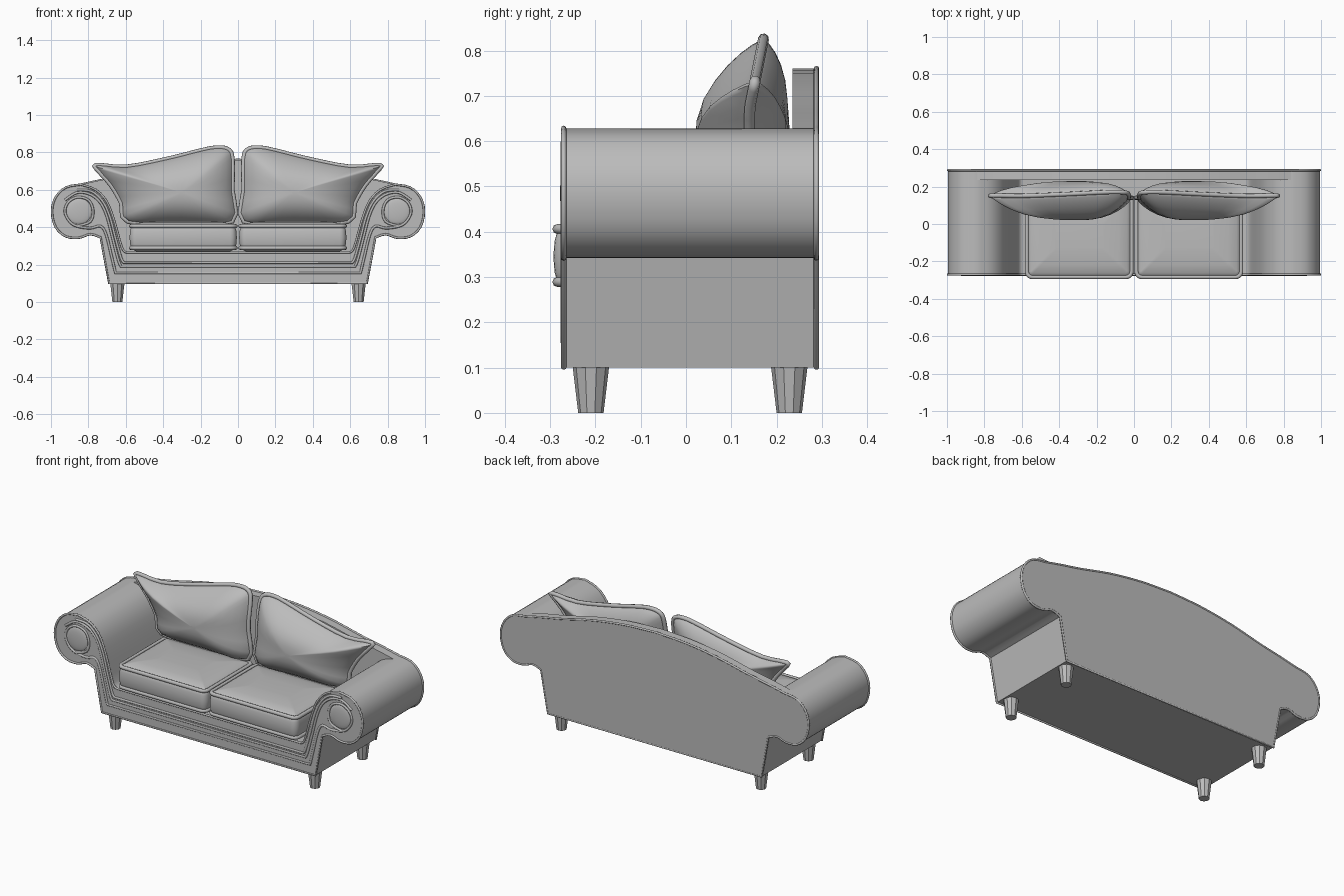
import bpy, bmesh, math
from mathutils import Vector

if "Cube" in bpy.data.objects:
    bpy.data.objects.remove(bpy.data.objects["Cube"], do_unlink=True)

fabric = bpy.data.materials.new("grey upholstery")
fabric.use_nodes = True
fabric.diffuse_color = (0.5, 0.5, 0.5, 1)
fabric.node_tree.nodes["Principled BSDF"].inputs["Base Color"].default_value = (0.5, 0.5, 0.5, 1)


def finish(name, bm, angle=35):
    bmesh.ops.recalc_face_normals(bm, faces=bm.faces)
    mesh = bpy.data.meshes.new(name)
    bm.to_mesh(mesh)
    bm.free()
    obj = bpy.data.objects.new(name, mesh)
    bpy.context.collection.objects.link(obj)
    mesh.materials.append(fabric)
    bpy.ops.object.select_all(action="DESELECT")
    obj.select_set(True)
    bpy.context.view_layer.objects.active = obj
    bpy.ops.object.shade_smooth_by_angle(angle=math.radians(angle))
    return obj


def smooth(points, steps=4, closed=False):
    """Catmull-Rom curve through the points."""
    pts = [Vector(p) for p in points]
    n = len(pts)
    out = []
    for i in range(n if closed else n - 1):
        if closed:
            a, b, c, d = (pts[(i + k) % n] for k in (-1, 0, 1, 2))
        else:
            a, b, c, d = (pts[min(max(i + k, 0), n - 1)] for k in (-1, 0, 1, 2))
        for s in range(steps):
            t = s / steps
            out.append((2 * b + (c - a) * t + (2 * a - 5 * b + 4 * c - d) * t * t
                        + (3 * b - a - 3 * c + d) * t ** 3) / 2)
    return out if closed else out + [pts[-1]]


def mirrored(half):
    """Complete a right-to-left half outline that ends near x = 0."""
    return [Vector(p) for p in half] + [Vector((-p[0], p[1])) for p in reversed(half)]


def slab(name, outline, y0, y1):
    """Extrude an x-z outline along y."""
    bm = bmesh.new()
    face = bm.faces.new([bm.verts.new((x, y0, z)) for x, z in outline])
    ext = bmesh.ops.extrude_face_region(bm, geom=[face])
    moved = [v for v in ext["geom"] if isinstance(v, bmesh.types.BMVert)]
    bmesh.ops.translate(bm, vec=(0, y1 - y0, 0), verts=moved)
    return finish(name, bm)


def piping(name, points, radius, closed=True):
    """Round cord along 3D points."""
    curve = bpy.data.curves.new(name, "CURVE")
    curve.dimensions = "3D"
    curve.bevel_depth = radius
    curve.bevel_resolution = 2
    curve.use_fill_caps = True
    line = curve.splines.new("POLY")
    line.points.add(len(points) - 1)
    for p, co in zip(line.points, points):
        p.co = (*co, 1)
    line.use_cyclic_u = closed
    obj = bpy.data.objects.new(name, curve)
    bpy.context.collection.objects.link(obj)
    curve.materials.append(fabric)
    return obj


# Rolled arms and seat base share one profile
roll = smooth([(0.735, 0.345), (0.79, 0.362), (0.85, 0.343), (0.92, 0.35), (0.975, 0.4),
               (0.995, 0.485), (0.975, 0.56), (0.92, 0.613), (0.84, 0.628)], 3)
inner = smooth([(0.84, 0.628), (0.76, 0.6), (0.7, 0.535), (0.66, 0.43), (0.62, 0.29),
                (0.595, 0.265)], 3)
body = mirrored([Vector((0.69, 0.1))] + roll + inner[1:])
slab("arms_and_base", body, -0.27, 0.285)

# Arched back
arch = smooth([(0.84, 0.628), (0.74, 0.65), (0.6, 0.677), (0.4, 0.722), (0.2, 0.75), (0.01, 0.76)], 4)
back = mirrored([Vector((0.69, 0.1))] + roll + arch[1:])
slab("back_rest", back, 0.235, 0.291)

# Edge cords round the front and rear faces
for name, shape, y in (("front_edge_cord", body, -0.27), ("rear_edge_cord", back, 0.288)):
    piping(name, [(x, y, z) for x, z in shape], 0.006)

# Raised bands that sweep from the base rail up into the scrolls
bands = {
    "inner_band": [(0.86, 0.405), (0.79, 0.43), (0.775, 0.49), (0.8, 0.545), (0.86, 0.56), (0.91, 0.53),
                   (0.925, 0.48), (0.9, 0.43), (0.86, 0.405), (0.79, 0.395), (0.735, 0.405),
                   (0.705, 0.36), (0.675, 0.24), (0.655, 0.155)],
    "middle_band": [(0.925, 0.545), (0.86, 0.585), (0.79, 0.575), (0.735, 0.53), (0.7, 0.455),
                    (0.67, 0.34), (0.64, 0.225), (0.625, 0.19)],
    "upper_band": [(0.86, 0.598), (0.785, 0.592), (0.725, 0.54), (0.685, 0.455), (0.655, 0.34),
                   (0.625, 0.235), (0.61, 0.21)],
}
for name, pts in bands.items():
    path = mirrored(smooth(pts, 4))
    piping(name, [(x, -0.27, z) for x, z in path], 0.007, False)

# Round scroll bosses
for side, s in (("left", 1), ("right", -1)):
    bm = bmesh.new()
    bmesh.ops.create_uvsphere(bm, u_segments=24, v_segments=10, radius=1)
    for v in bm.verts:
        v.co = Vector((s * 0.85 + v.co.x * 0.07, -0.268 + v.co.y * 0.01, 0.485 + v.co.z * 0.07))
    finish(side + "_scroll_boss", bm)


def rounded_rect(cx, cy, hx, hy, r, n=5):
    pts = []
    for k, (sx, sy) in enumerate(((1, 1), (-1, 1), (-1, -1), (1, -1))):
        for i in range(n + 1):
            a = math.pi / 2 * (k + i / n)
            pts.append((cx + sx * (hx - r) + r * math.cos(a), cy + sy * (hy - r) + r * math.sin(a)))
    return pts


def lofted(name, rings):
    bm = bmesh.new()
    loops = [[bm.verts.new(p) for p in ring] for ring in rings]
    for a, b in zip(loops, loops[1:]):
        for i in range(len(a)):
            j = (i + 1) % len(a)
            bm.faces.new((a[i], a[j], b[j], b[i]))
    bm.faces.new(loops[0])
    bm.faces.new(loops[-1])
    return finish(name, bm, 60)


# Seat cushions: bulging sides, crowned top and two cords
for side, s in (("left", 1), ("right", -1)):
    rings = []
    for z, grow in ((0.268, -0.1), (0.27, -0.03), (0.285, -0.004), (0.31, 0.003), (0.345, 0.006),
                    (0.38, 0.003), (0.405, -0.004), (0.418, -0.025), (0.427, -0.07), (0.433, -0.15)):
        r = max(0.03 + grow, 0.01)
        rings.append([(x, y, z) for x, y in
                      rounded_rect(s * 0.293, -0.065, 0.281 + grow, 0.222 + grow, r)])
    lofted(side + "_seat_cushion", rings)
    for part, z in (("upper", 0.406), ("lower", 0.289)):
        cord = [(x, y, z) for x, y in rounded_rect(s * 0.293, -0.065, 0.28, 0.219, 0.03)]
        piping(side + "_seat_" + part + "_cord", cord, 0.011)


# Back cushions: winged outline swelling to front and rear
wing = [(0.03, 0.43), (0.03, 0.6), (0.03, 0.77), (0.055, 0.818), (0.12, 0.825), (0.2, 0.81),
        (0.38, 0.765), (0.6, 0.723), (0.76, 0.733), (0.745, 0.7), (0.68, 0.625), (0.625, 0.53),
        (0.59, 0.43), (0.3, 0.42)]
outline = smooth(wing, 3, True)


def seam_y(z):
    return 0.14 + 0.2 * max(z - 0.67, 0)


for side, s in (("left", 1), ("right", -1)):
    rings = []
    levels = [0.06, 0.25, 0.45, 0.62, 0.76, 0.87, 0.95, 1]
    for t, depth in [(t, -0.12) for t in levels] + [(t, 0.09) for t in reversed(levels[:-1])]:
        swell = depth * (1 - t ** 2.4) ** 0.8
        ring = []
        for x, z in outline:
            px, pz = 0.3 + (x - 0.3) * t, 0.585 + (z - 0.585) * t
            ring.append((s * px, seam_y(pz) + swell, pz))
        rings.append(ring)
    lofted(side + "_back_cushion", rings)
    piping(side + "_back_cushion_cord", [(s * x, seam_y(z), z) for x, z in outline], 0.012)

# Tapered feet
for fx, sx in (("left", 1), ("right", -1)):
    for fy, y in (("front", -0.21), ("rear", 0.228)):
        bm = bmesh.new()
        bmesh.ops.create_cone(bm, cap_ends=True, segments=10, radius1=0.028, radius2=0.04, depth=0.1)
        bmesh.ops.translate(bm, vec=(sx * 0.645, y, 0.05), verts=bm.verts)
        finish(fy + "_" + fx + "_foot", bm, 20)
